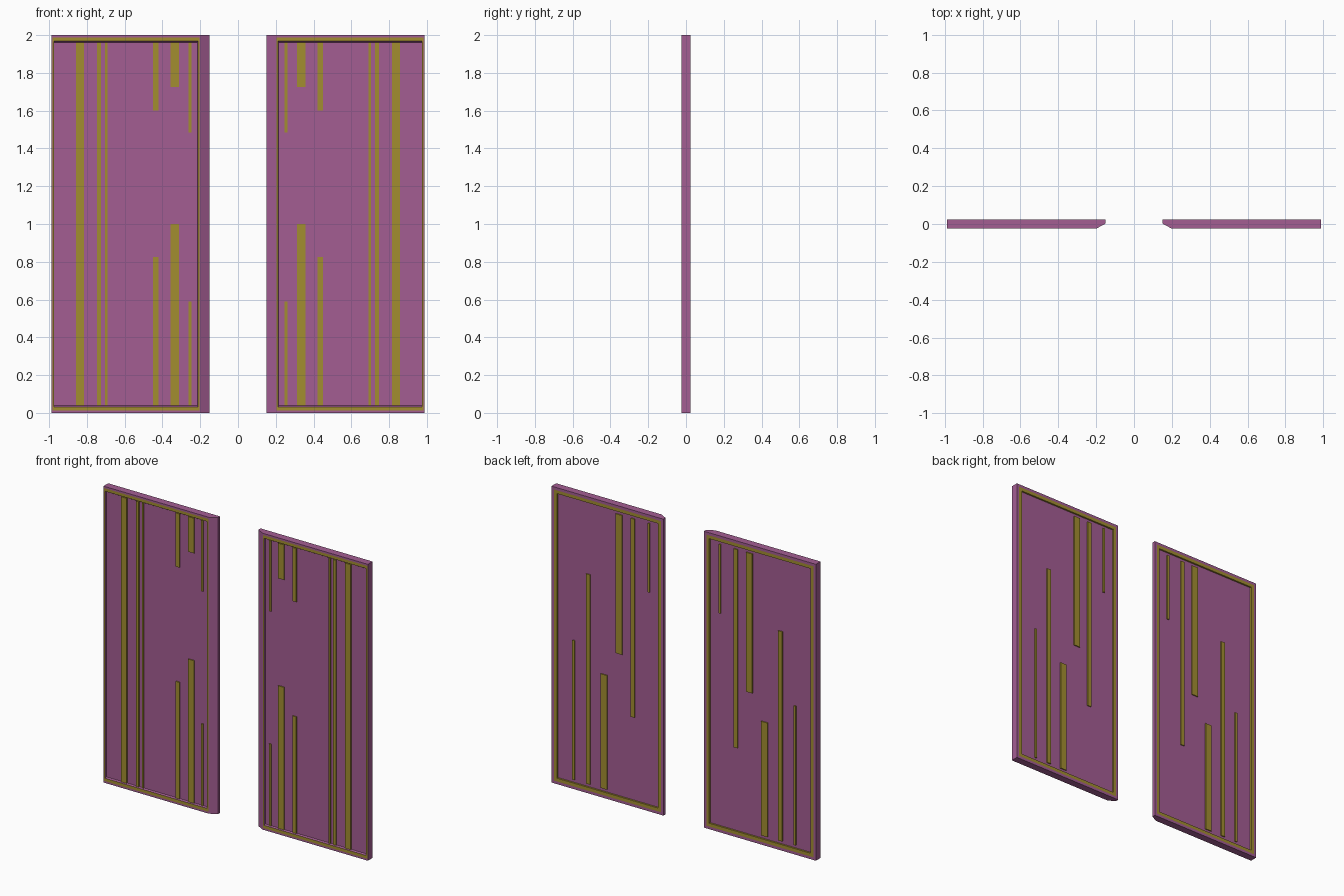
import bpy, bmesh
from mathutils import Vector

if "Cube" in bpy.data.objects:
    bpy.data.objects.remove(bpy.data.objects["Cube"])


def material(name, rgb):
    m = bpy.data.materials.new(name)
    m.diffuse_color = (*rgb, 1)
    m.use_nodes = True
    m.node_tree.nodes["Principled BSDF"].inputs["Base Color"].default_value = m.diffuse_color
    return m


purple = material("purple_panel", (0.37, 0.11, 0.29))
gold = material("gold_trim", (0.36, 0.27, 0.03))
H, T, RECESS = 2.0, 0.025, 0.010


def finish(bm, name, mats):
    bmesh.ops.recalc_face_normals(bm, faces=bm.faces)
    me = bpy.data.meshes.new(name)
    bm.to_mesh(me)
    bm.free()
    ob = bpy.data.objects.new(name, me)
    bpy.context.collection.objects.link(ob)
    for m in mats:
        me.materials.append(m)
    # the other door is the mirror image across x = 0
    ob.modifiers.new("other_door", 'MIRROR').use_axis[0] = True
    return ob


def stepped_face(bm, face, steps):
    """Inset a rectangular face in steps of (x margin, z margin, y, material)."""
    xs = [v.co.x for v in face.verts]
    zs = [v.co.z for v in face.verts]
    x0, x1, z0, z1 = min(xs), max(xs), min(zs), max(zs)
    for mx, mz, y, mat in steps:
        ring = bmesh.ops.inset_individual(bm, faces=[face], thickness=0.001)["faces"]
        for f in ring:
            f.material_index = mat
        for v in face.verts:
            v.co = Vector((x0 + mx if v.co.x < (x0 + x1) / 2 else x1 - mx, y,
                           z0 + mz if v.co.z < H / 2 else z1 - mz))
    face.material_index = 0


# Door leaf: plan profile with a chamfered inner front edge, extruded upward
bm = bmesh.new()
profile = [(0.151, T), (0.151, 0.002), (0.20, -T), (0.987, -T), (0.987, T)]
base = bm.faces.new([bm.verts.new((x, y, 0)) for x, y in profile])
top = bmesh.ops.extrude_face_region(bm, geom=[base])["geom"]
bmesh.ops.translate(bm, vec=(0, 0, H),
                    verts=[g for g in top if isinstance(g, bmesh.types.BMVert)])
bmesh.ops.recalc_face_normals(bm, faces=bm.faces)
front = next(f for f in bm.faces if all(abs(v.co.y + T) < 1e-5 for v in f.verts))
back = next(f for f in bm.faces if all(abs(v.co.y - T) < 1e-5 for v in f.verts))

# Rim, gold border and recessed field on each side
stepped_face(bm, front, [(0.004, 0.012, -T, 0), (0.013, 0.032, -T, 1),
                         (0.014, 0.038, -T + RECESS, 0)])
stepped_face(bm, back, [(0.018, 0.018, T, 0), (0.040, 0.040, T, 1),
                        (0.041, 0.041, T - RECESS, 1)])
finish(bm, "door_panel", [purple, gold])


def bars(name, side, rows):
    """Raised vertical strips: (x min, x max, z min, z max)."""
    bm = bmesh.new()
    ya, yb = side * 0.012, side * 0.022
    for x0, x1, z0, z1 in rows:
        cube = bmesh.ops.create_cube(bm, size=1)["verts"]
        bmesh.ops.scale(bm, vec=(x1 - x0, abs(yb - ya), z1 - z0), verts=cube)
        bmesh.ops.translate(bm, vec=((x0 + x1) / 2, (ya + yb) / 2, (z0 + z1) / 2), verts=cube)
    finish(bm, name, [gold])


# Front strips: three full height, three broken in the middle
LO, HI = 0.038, 1.962
front_rows = [(a, b, LO, HI) for a, b in ((0.816, 0.857), (0.726, 0.747), (0.690, 0.703))]
for a, b, low, high in ((0.422, 0.450, 0.825, 1.60), (0.313, 0.358, 1.0, 1.725),
                        (0.246, 0.262, 0.59, 1.485)):
    front_rows += [(a, b, LO, low), (a, b, high, HI)]
bars("front_strips", -1, front_rows)

# Back strips: three rising from below, three hanging from above
back_rows = []
for (xc, w), z in zip(((0.826, 0.016), (0.718, 0.030), (0.598, 0.048)), (1.00, 1.475, 0.83)):
    back_rows.append((xc - w / 2, xc + w / 2, 0.06, z))
for (xc, w), z in zip(((0.486, 0.048), (0.385, 0.030), (0.265, 0.016)), (1.0, 0.60, 1.475)):
    back_rows.append((xc - w / 2, xc + w / 2, z, 1.94))
bars("back_strips", 1, back_rows)
